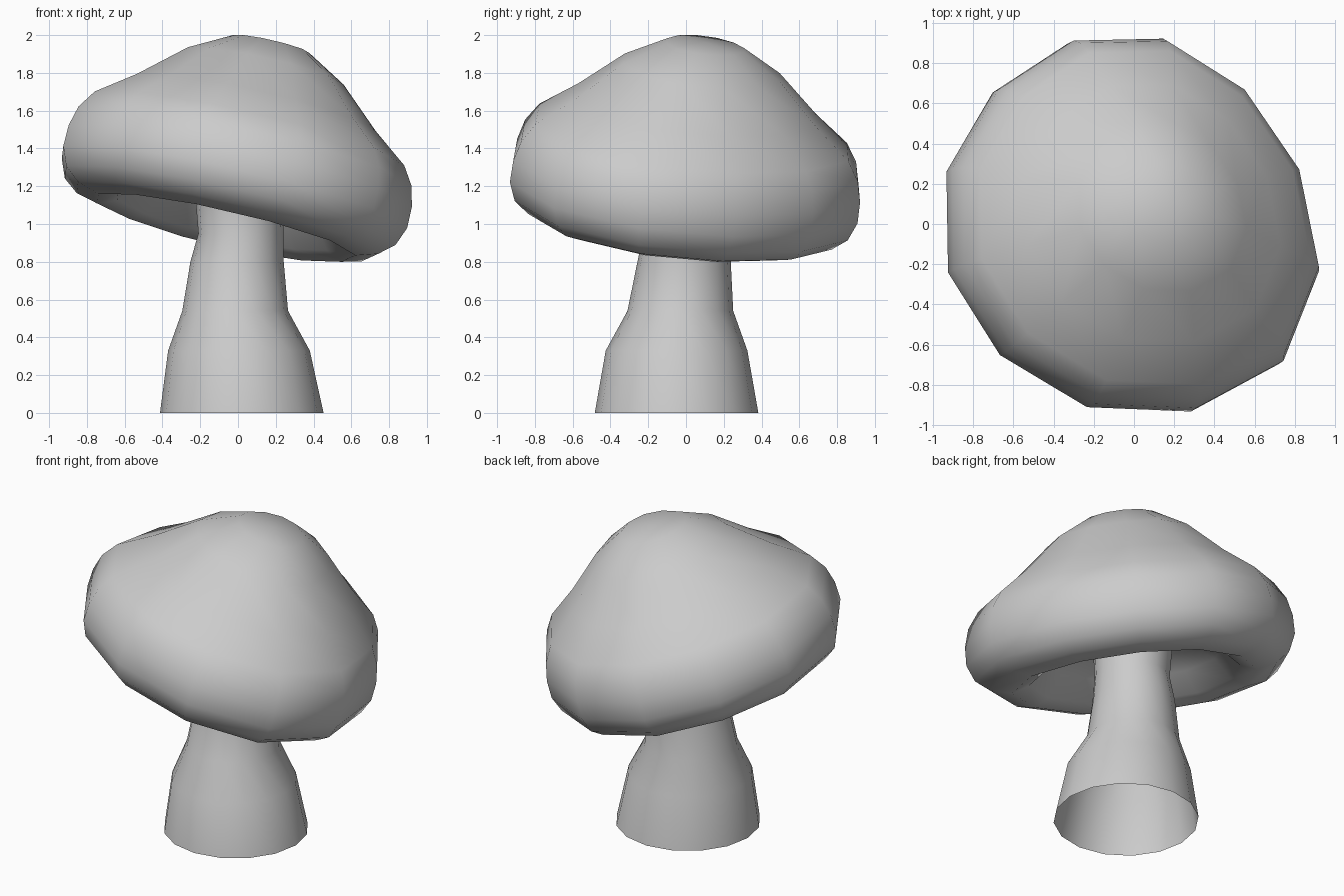
import bpy, bmesh
from math import radians, cos, sin
from mathutils import Vector, Matrix

cube = bpy.data.objects.get("Cube")
if cube:
    bpy.data.objects.remove(cube, do_unlink=True)

grey = bpy.data.materials.new("plain_grey")
grey.use_nodes = True
grey.diffuse_color = (0.6, 0.6, 0.6, 1)
grey.node_tree.nodes["Principled BSDF"].inputs["Base Color"].default_value = (0.6, 0.6, 0.6, 1)


def loft(name, rings, top=None, bottom=None, matrix=Matrix()):
    """Skin a stack of rings, optionally closing the ends with a fan to a point."""
    bm = bmesh.new()
    loops = [[bm.verts.new(p) for p in ring] for ring in rings]
    n = len(loops[0])
    for a, b in zip(loops, loops[1:]):
        for i in range(n):
            j = (i + 1) % n
            bm.faces.new((a[i], b[i], b[j], a[j]))
    for point, loop, flip in ((top, loops[0], 1), (bottom, loops[-1], -1)):
        if point:
            tip = bm.verts.new(point)
            for i in range(n):
                bm.faces.new((tip, loop[i], loop[(i + 1) % n])[::flip])
    bm.transform(matrix)
    mesh = bpy.data.meshes.new(name)
    bm.to_mesh(mesh)
    bm.free()
    mesh.materials.append(grey)
    mesh.shade_smooth()
    obj = bpy.data.objects.new(name, mesh)
    bpy.context.collection.objects.link(obj)
    return obj


# Cap: slightly irregular spokes carrying one dome, rounded lip and hollow underside
angles = [18, 51, 81, 109, 137, 165, 195, 224, 255, 287, 317, 346]
reach = [.92, .92, .985, 1.01, 1.01, 1.03, 1.03, 1.005, 1, 1.025, 1.06, 1.005]
profile = [(.21, .773), (.43, .645), (.66, .435), (.855, .285), (.92, .185),
           (.948, .075), (.95, -.04), (.91, -.14), (.83, -.205), (.71, -.238),
           (.61, -.2), (.51, -.08), (.36, .01), (.15, .05)]
cap_rings = [[(r * s * cos(radians(a)), r * s * sin(radians(a)), h)
              for a, s in zip(angles, reach)] for r, h in profile]

# Lean the cap down toward its left and back
lean = Vector((0, 0, 1)).rotation_difference(Vector((.24, .14, 1)))
place = Matrix.Translation((0, 0, 1.2)) @ lean.to_matrix().to_4x4()
loft("cap", cap_rings, (0, 0, .79), (0, 0, .05), place)

# Stem: open tube, listed from the top as centre x, centre y, height, radius
sections = [(.01, 0, 1.28, .25), (.01, 0, 1.13, .235), (.015, 0, .95, .225),
            (-.005, -.01, .8, .247), (-.015, -.03, .54, .28),
            (.005, -.05, .33, .375), (.02, -.05, 0, .433)]
stem_rings = [[(x + r * cos(radians(a)), y + r * sin(radians(a)), z)
               for a in [22.5 * k for k in range(16)]] for x, y, z, r in sections]
loft("stem", stem_rings)
